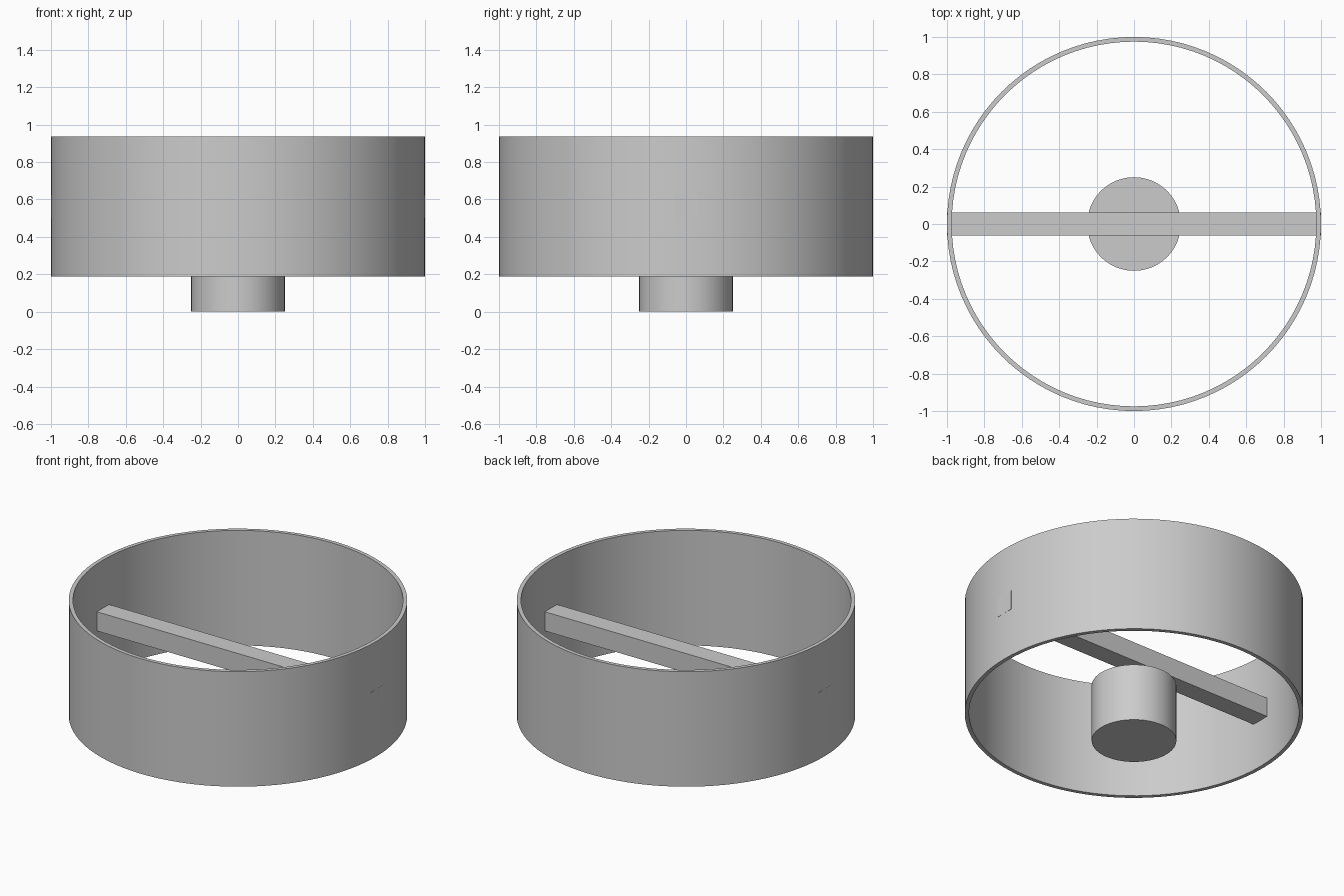
import bpy
import bmesh
import math

cube = bpy.data.objects.get("Cube")
if cube:
    bpy.data.objects.remove(cube, do_unlink=True)

SEGMENTS = 96

grey = bpy.data.materials.new("plain grey")
grey.use_nodes = True
grey.diffuse_color = (0.6, 0.6, 0.6, 1)
grey.node_tree.nodes["Principled BSDF"].inputs["Base Color"].default_value = (0.6, 0.6, 0.6, 1)


def finish(obj, name, smooth=True):
    obj.name = name
    obj.data.materials.append(grey)
    bpy.ops.object.select_all(action="DESELECT")
    obj.select_set(True)
    bpy.context.view_layer.objects.active = obj
    if smooth:
        bpy.ops.object.shade_smooth_by_angle(angle=math.radians(30))


def lathe(name, profile):
    """Spin a closed (radius, height) profile around the z axis."""
    bm = bmesh.new()
    verts = [bm.verts.new((r, 0, z)) for r, z in profile]
    edges = [bm.edges.new((verts[i - 1], verts[i])) for i in range(len(verts))]
    bmesh.ops.spin(bm, geom=verts + edges, cent=(0, 0, 0), axis=(0, 0, 1),
                   angle=math.tau, steps=SEGMENTS, use_merge=True)
    bmesh.ops.remove_doubles(bm, verts=bm.verts, dist=0.0001)
    bmesh.ops.recalc_face_normals(bm, faces=bm.faces)
    mesh = bpy.data.meshes.new(name)
    bm.to_mesh(mesh)
    bm.free()
    obj = bpy.data.objects.new(name, mesh)
    bpy.context.collection.objects.link(obj)
    finish(obj, name)


# Thin outer ring, open at top and bottom
lathe("outer_ring", [(0.975, 0.1875), (1, 0.1875), (1, 0.9375), (0.975, 0.9375)])

# Square bar across the diameter
bpy.ops.mesh.primitive_cube_add(size=1, location=(0, 0, 0.5625))
bar = bpy.context.object
bar.scale = (2, 0.125, 0.125)
bpy.ops.object.transform_apply(location=False, rotation=False, scale=True)
finish(bar, "cross_bar", smooth=False)

# Central hub just below the bar
bpy.ops.mesh.primitive_cylinder_add(vertices=SEGMENTS, radius=0.25, depth=0.375,
                                    location=(0, 0, 0.1875))
finish(bpy.context.object, "center_hub")
